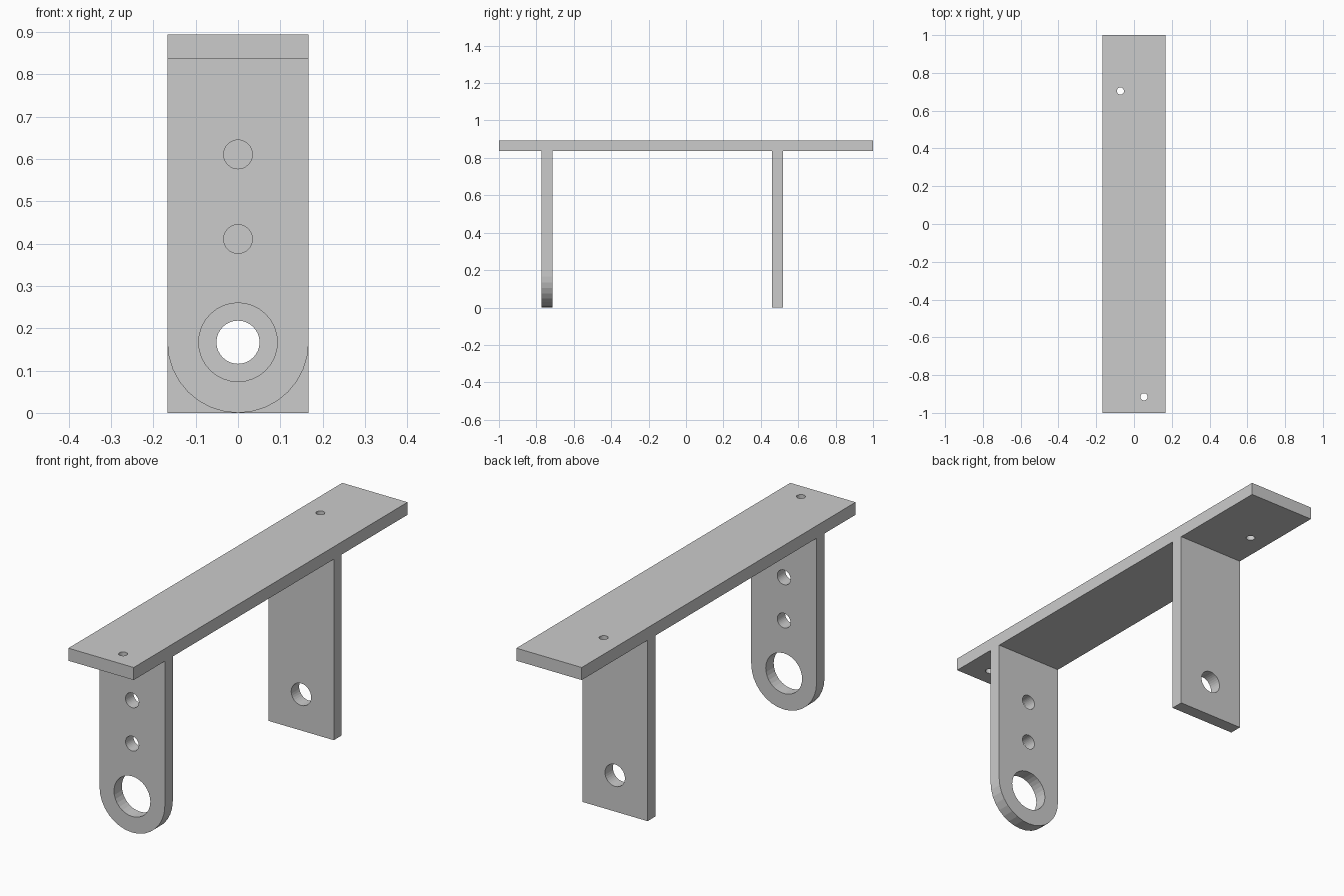
import bpy, bmesh
from math import pi, cos, sin

if "Cube" in bpy.data.objects:
    bpy.data.objects.remove(bpy.data.objects["Cube"])

W = 0.167            # half width of the strip
T = 0.058            # sheet thickness
TOP = 0.894          # top surface height
UNDER = TOP - T


def arc(cx, cy, r, start=0.0, end=2 * pi, steps=32):
    full = abs(end - start - 2 * pi) < 1e-6
    return [(cx + r * cos(start + (end - start) * i / steps),
             cy + r * sin(start + (end - start) * i / steps))
            for i in range(steps if full else steps + 1)]


def sheet(name, outline, holes, location, upright=False):
    """Flat sheet cut from an outline with round holes (x, y, radius)."""
    curve = bpy.data.curves.new(name, 'CURVE')
    curve.dimensions = '2D'
    curve.fill_mode = 'BOTH'
    curve.extrude = T / 2
    for loop in [outline] + [arc(*h) for h in holes]:
        spline = curve.splines.new('POLY')
        spline.points.add(len(loop) - 1)
        for point, (x, y) in zip(spline.points, loop):
            point.co = (x, y, 0, 1)
        spline.use_cyclic_u = True
    obj = bpy.data.objects.new(name, curve)
    bpy.context.collection.objects.link(obj)
    obj.location = location
    if upright:
        obj.rotation_euler.x = pi / 2
    bpy.ops.object.select_all(action='DESELECT')
    obj.select_set(True)
    bpy.context.view_layer.objects.active = obj
    bpy.ops.object.convert(target='MESH')
    obj = bpy.context.object
    # Weld caps to walls and keep every face flat
    bm = bmesh.new()
    bm.from_mesh(obj.data)
    bmesh.ops.remove_doubles(bm, verts=bm.verts, dist=1e-5)
    bmesh.ops.recalc_face_normals(bm, faces=bm.faces)
    for face in bm.faces:
        face.smooth = False
    bm.to_mesh(obj.data)
    bm.free()
    return obj


# Top plate with two offset screw holes
sheet("top_plate", [(-W, -1), (W, -1), (W, 1), (-W, 1)],
      [(-0.072, 0.704, 0.019), (0.053, -0.915, 0.019)],
      (0, 0, TOP - T / 2))

# Front leg: rounded foot, large bearing hole and two small holes
sheet("front_leg", [(W, UNDER), (-W, UNDER)] + arc(0, W, W, pi, 2 * pi, 16),
      [(0, W, 0.093), (0, 0.411, 0.034), (0, 0.611, 0.034)],
      (0, -0.744, 0), upright=True)

# Back leg: square foot with one hole
sheet("back_leg", [(-W, 0), (W, 0), (W, UNDER), (-W, UNDER)],
      [(0, W, 0.051)], (0, 0.49, 0), upright=True)
